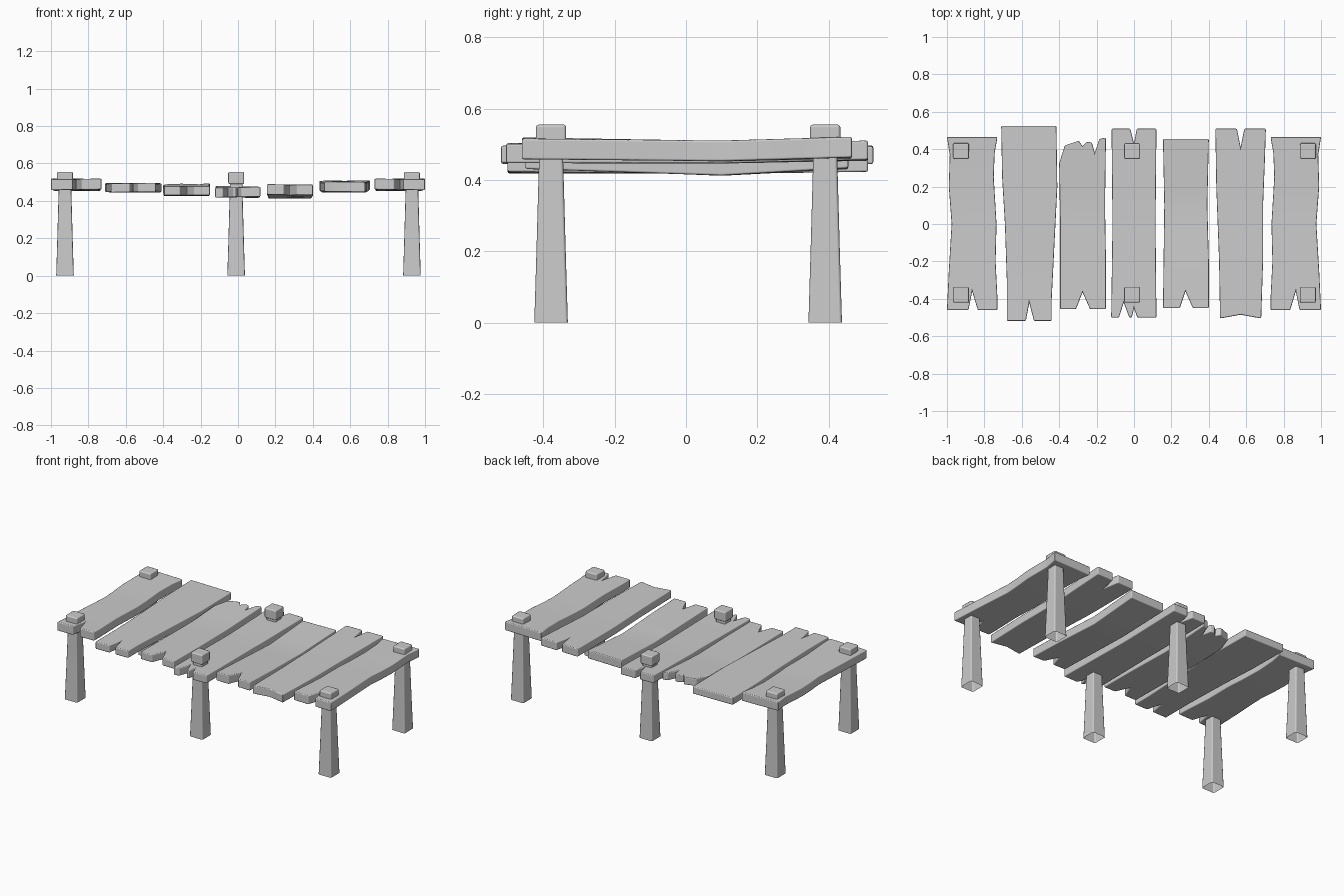
import bpy, bmesh
from math import radians

if "Cube" in bpy.data.objects:
    bpy.data.objects.remove(bpy.data.objects["Cube"])


def finish(bm, name, bevel):
    bmesh.ops.recalc_face_normals(bm, faces=bm.faces[:])
    me = bpy.data.meshes.new(name)
    bm.to_mesh(me)
    bm.free()
    ob = bpy.data.objects.new(name, me)
    bpy.context.collection.objects.link(ob)
    for p in me.polygons:
        p.use_smooth = True
    mod = ob.modifiers.new("worn_edges", 'BEVEL')
    mod.width = bevel
    mod.segments = 2
    mod.limit_method = 'ANGLE'
    mod.angle_limit = radians(40)
    mod.harden_normals = True
    return ob


def interp(pts, y):
    for (a, za), (b, zb) in zip(pts, pts[1:]):
        if y <= b:
            return za + (zb - za) * (y - a) / (b - a)
    return pts[-1][1]


def plank(name, front, right, back, left, z, thick, twist=0.0):
    """Outline runs front (left to right), right side, back, left side.
    z = underside height at front, middle and back; twist rolls the back end."""
    pts = front + right + back + left
    bm = bmesh.new()
    bm.faces.new([bm.verts.new((x, y, 0)) for x, y in pts])
    # cross cuts let the board sag
    for y in (-0.3, -0.15, -0.01, 0.1, 0.2, 0.31):
        bmesh.ops.bisect_plane(bm, geom=bm.verts[:] + bm.edges[:] + bm.faces[:],
                               plane_co=(0, y, 0), plane_no=(0, 1, 0), dist=1e-5)
    top = bmesh.ops.extrude_face_region(bm, geom=bm.faces[:])["geom"]
    for v in top:
        if isinstance(v, bmesh.types.BMVert):
            v.co.z += thick
    xs = [p[0] for p in pts]
    mid = (min(xs) + max(xs)) / 2
    sag = [(-0.5, z[0]), (0.1, z[1]), (0.5, z[2])]
    for v in bm.verts:
        v.co.z += interp(sag, v.co.y) + twist * (v.co.x - mid) * v.co.y
    return finish(bm, name, 0.006)


# end planks, mirrored left and right
for s, name in ((1, "left_end_plank"), (-1, "right_end_plank")):
    m = lambda pts: [(s * x, y) for x, y in pts]
    plank(name,
          m([(-1, -.46), (-.885, -.46), (-.865, -.36), (-.835, -.46), (-.73, -.46)]),
          m([(-.73, -.4), (-.74, -.2), (-.735, 0), (-.75, .25), (-.745, .38)]),
          m([(-.73, .465), (-1, .465)]),
          m([(-.985, .37), (-.99, .2), (-.975, 0), (-.99, -.25)]),
          (.46, .452, .462), .058, -.03 * s)

plank("second_plank",
      [(-.68, -.518), (-.578, -.518), (-.56, -.42), (-.535, -.518), (-.44, -.518)],
      [(-.44, -.4), (-.425, -.1), (-.41, .2)],
      [(-.415, .525), (-.71, .525)],
      [(-.705, .25), (-.69, 0), (-.68, -.3)], (.446, .446, .446), .049, -.02)

plank("ragged_plank",
      [(-.395, -.455), (-.31, -.455), (-.275, -.365), (-.235, -.455), (-.15, -.455)],
      [(-.15, -.2), (-.155, .1)],
      [(-.15, .462), (-.185, .455), (-.21, .38), (-.225, .435), (-.25, .44),
       (-.275, .415), (-.295, .445), (-.37, .42)],
      [(-.4, .325), (-.395, 0)], (.43, .425, .445), .05)

plank("middle_plank",
      [(-.122, -.5), (-.08, -.5), (-.055, -.42), (-.025, -.5), (-.012, -.5),
       (0, -.45), (.018, -.5), (.12, -.5)],
      [(.115, 0)],
      [(.12, .51), (.015, .51), (0, .43), (-.02, .51), (-.12, .51)],
      [(-.115, 0)], (.42, .417, .425), .053, -.04)

plank("fifth_plank",
      [(.155, -.45), (.245, -.45), (.275, -.36), (.315, -.45), (.4, -.45)],
      [(.4, -.2), (.392, .1)],
      [(.4, .455), (.155, .455)],
      [(.162, .1)], (.434, .412, .434), .056, .03)

plank("sixth_plank",
      [(.46, -.505), (.57, -.485), (.68, -.505)],
      [(.69, -.2), (.69, .1), (.7, .35)],
      [(.705, .51), (.59, .51), (.57, .41), (.55, .51), (.435, .51)],
      [(.44, .2), (.455, -.2)], (.448, .446, .455), .054, .02)

# tapered posts with open feet, and square caps above the deck
for x, side in ((-.925, "left"), (-.01, "middle"), (.93, "right")):
    for y, end in ((-.378, "front"), (.39, "back")):
        bm = bmesh.new()
        rings = []
        for z, h in ((0, .047), (.2, .041), (.45, .034), (.5, .034)):
            rings.append([bm.verts.new((x + a * h, y + b * h, z))
                          for a, b in ((-1, -1), (1, -1), (1, 1), (-1, 1))])
        for r, q in zip(rings, rings[1:]):
            for i in range(4):
                j = (i + 1) % 4
                bm.faces.new((r[i], r[j], q[j], q[i]))
        bm.faces.new(rings[-1])
        finish(bm, f"{side}_{end}_post", 0.008)

        bm = bmesh.new()
        bmesh.ops.create_cube(bm, size=1)
        for v in bm.verts:
            v.co = (x + v.co.x * .085, y + v.co.y * .085, .5225 + v.co.z * .065)
        finish(bm, f"{side}_{end}_post_cap", 0.008)
